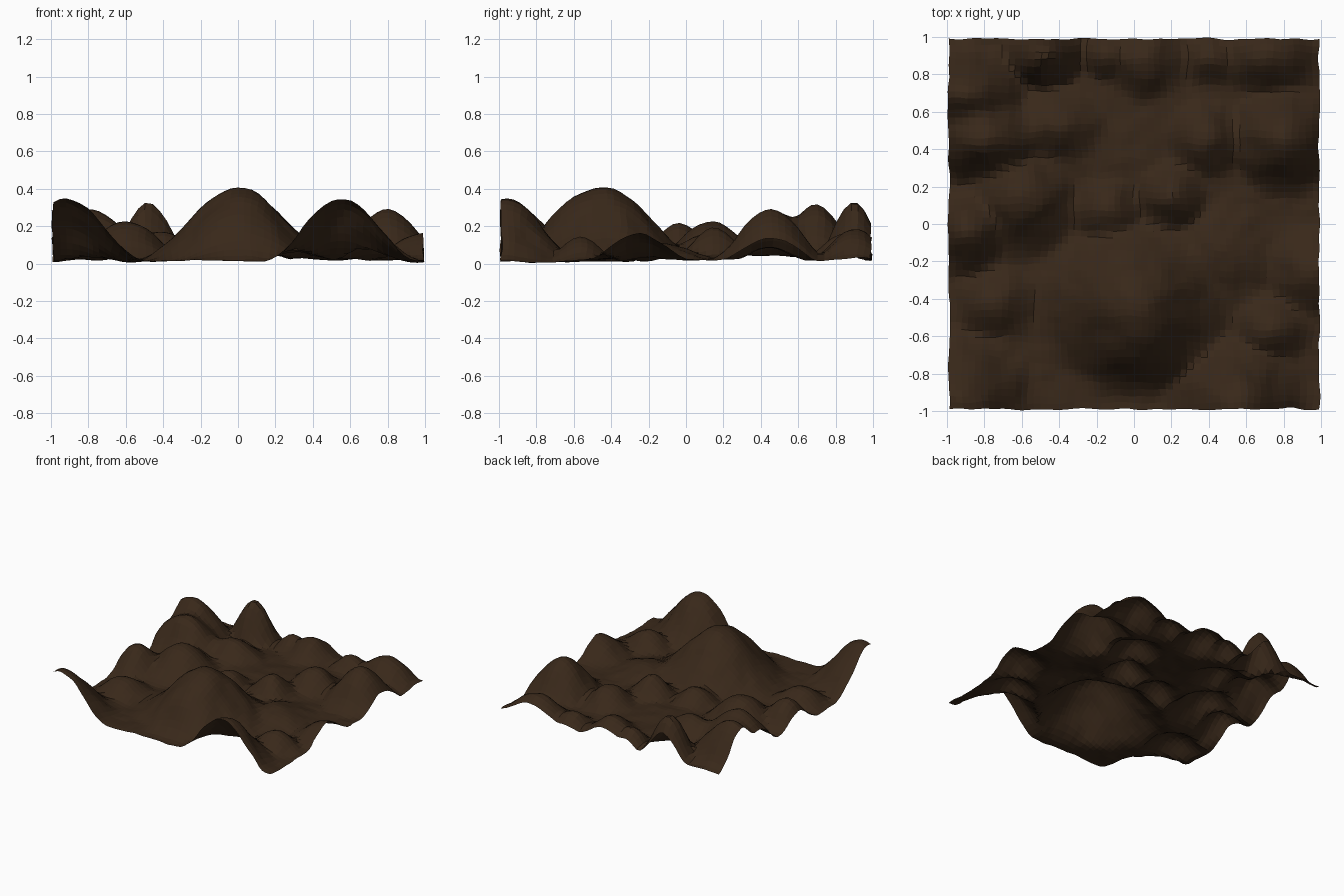
import bpy, math
from mathutils import Vector, noise

SEGMENTS = 56

# Hills: x, y, height, radius along x, radius along y
HILLS = [
    (0.00, -0.43, 0.39, 0.57, 0.54),
    (0.02, -0.63, 0.23, 0.45, 0.32),
    (-0.93, -0.96, 0.33, 0.45, 0.46),
    (0.55, -0.97, 0.34, 0.42, 0.42),
    (-0.48, 0.90, 0.32, 0.25, 0.22),
    (-0.90, 0.69, 0.30, 0.42, 0.30),
    (-0.80, 0.46, 0.28, 0.42, 0.30),
    (0.80, 0.45, 0.28, 0.35, 0.34),
    (0.72, 0.90, 0.17, 0.34, 0.26),
    (-0.60, 0.13, 0.21, 0.36, 0.36),
    (-0.88, -0.04, 0.21, 0.25, 0.28),
    (0.20, 0.15, 0.17, 0.25, 0.25),
    (-0.14, 0.08, 0.14, 0.25, 0.25),
    (0.06, 0.87, 0.16, 0.28, 0.28),
    (-0.14, 0.90, 0.12, 0.16, 0.18),
    (0.40, 0.88, 0.10, 0.20, 0.18),
    (0.38, 0.45, 0.16, 0.28, 0.28),
    (-0.42, 0.53, 0.15, 0.36, 0.28),
    (0.98, -0.25, 0.15, 0.32, 0.30),
    (0.45, -0.14, 0.10, 0.36, 0.36),
    (0.74, -0.56, 0.13, 0.24, 0.22),
    (-0.75, -0.42, 0.11, 0.26, 0.24),
    (0.00, 0.35, 0.035, 1.00, 0.80),
]


def ground_height(x, y):
    """Blend the rounded hills and add a little roughness."""
    total = 0.0
    for cx, cy, h, rx, ry in HILLS:
        r = math.hypot((x - cx) / rx, (y - cy) / ry)
        if r < 1:
            total += (h * math.cos(r * math.pi / 2) ** 2) ** 3
    rough = 0.012 * noise.noise(Vector((x * 4, y * 4, 1.7)))
    rough += 0.008 * noise.noise(Vector((x * 11, y * 11, 5.2)))
    return 0.035 + total ** (1 / 3) + rough


# Open terrain sheet
bpy.ops.mesh.primitive_grid_add(x_subdivisions=SEGMENTS, y_subdivisions=SEGMENTS, size=1.98)
terrain = bpy.context.object
terrain.name = "hilly_ground"
for v in terrain.data.vertices:
    x, y = v.co.x, v.co.y
    v.co.x += 0.014 * noise.noise(Vector((x * 9, y * 9, 11.3)))
    v.co.y += 0.014 * noise.noise(Vector((x * 9, y * 9, 23.9)))
    v.co.z = ground_height(x, y)

# Rest the lowest point on the ground plane
low = min(v.co.z for v in terrain.data.vertices)
for v in terrain.data.vertices:
    v.co.z -= low - 0.004

# Flat facets in a dark earth colour
bpy.ops.object.shade_flat()
earth = bpy.data.materials.new("dark_earth")
earth.diffuse_color = (0.04, 0.021, 0.01, 1)
terrain.data.materials.append(earth)
